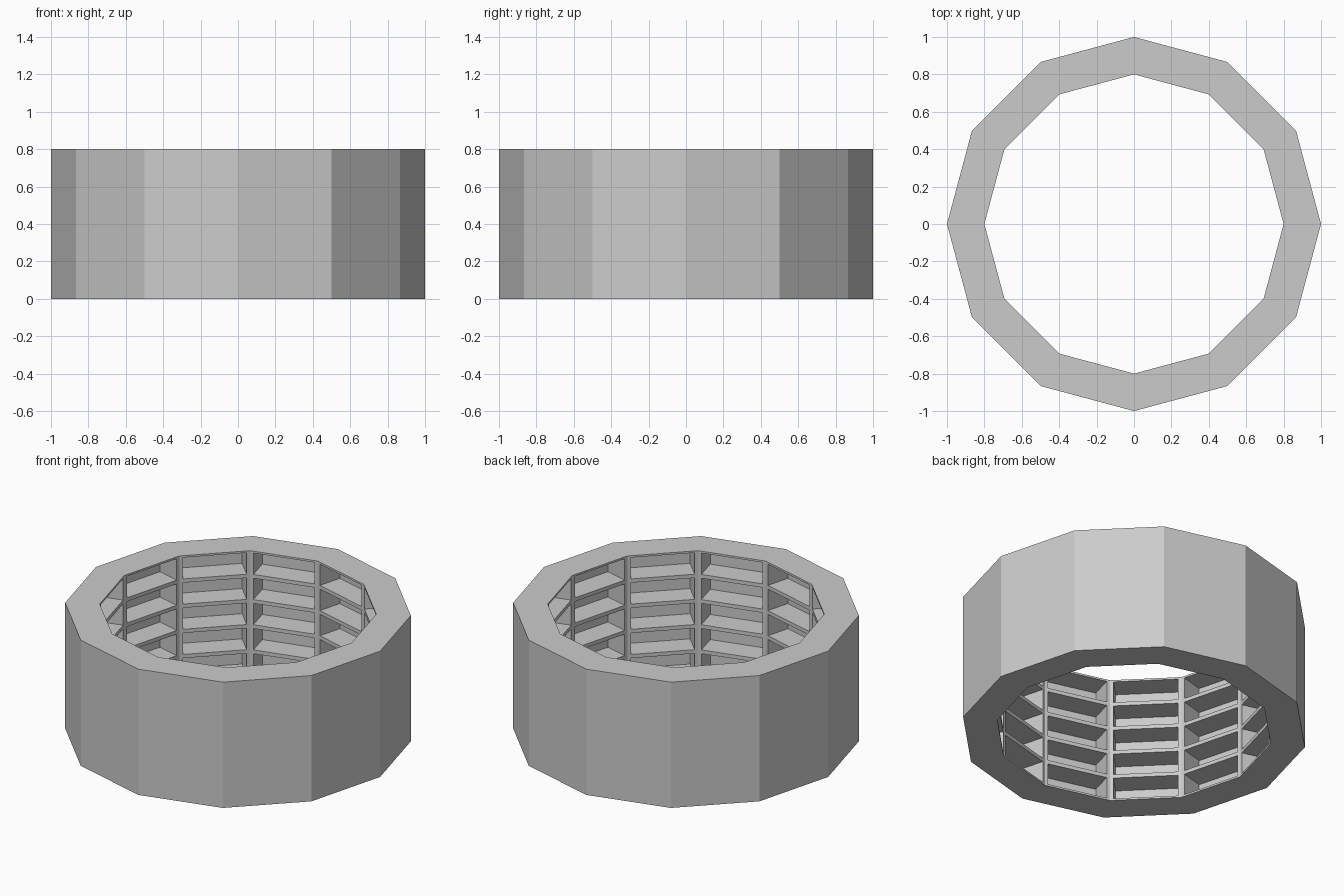
import bpy, bmesh
from math import cos, sin, radians
from mathutils import Vector

if "Cube" in bpy.data.objects:
    bpy.data.objects.remove(bpy.data.objects["Cube"])

SIDES, ROWS = 12, 5
R_OUT, R_IN, HEIGHT = 1.0, 0.8, 0.8
BAR_V, BAR_H, DEPTH = 0.02, 0.012, 0.15   # rib half widths and pocket depth

bm = bmesh.new()


def point(r, i, z):
    a = radians(360 / SIDES * i)
    return Vector((r * cos(a), r * sin(a), z))


def face(points):
    return bm.faces.new([bm.verts.new(p) for p in points])


def bridge(a, b):
    # Four quads joining two rectangular outlines
    for k in range(4):
        n = (k + 1) % 4
        face((a[k], a[n], b[n], b[k]))


for i in range(SIDES):
    # Outer wall and the flat top and bottom rims
    face((point(R_OUT, i, 0), point(R_OUT, i + 1, 0),
          point(R_OUT, i + 1, HEIGHT), point(R_OUT, i, HEIGHT)))
    for z in (0, HEIGHT):
        face((point(R_IN, i, z), point(R_OUT, i, z),
              point(R_OUT, i + 1, z), point(R_IN, i + 1, z)))

    # Inner wall: a column of recessed pockets framed by thin ribs
    outward = point(1, i + 0.5, 0)
    along = (point(R_IN, i + 1, 0) - point(R_IN, i, 0)).normalized()
    step = HEIGHT / ROWS
    for j in range(ROWS):
        z0, z1 = j * step, (j + 1) * step
        cell = [point(R_IN, i, z0), point(R_IN, i + 1, z0),
                point(R_IN, i + 1, z1), point(R_IN, i, z1)]
        signs = ((1, 1), (-1, 1), (-1, -1), (1, -1))
        opening = [p + along * BAR_V * s + Vector((0, 0, BAR_H * t))
                   for p, (s, t) in zip(cell, signs)]
        back = [p + outward * DEPTH for p in opening]
        bridge(cell, opening)
        bridge(opening, back)
        face(back)

bmesh.ops.remove_doubles(bm, verts=bm.verts, dist=0.0001)
bmesh.ops.recalc_face_normals(bm, faces=bm.faces)
mesh = bpy.data.meshes.new("pocketed_ring")
bm.to_mesh(mesh)
bm.free()
ring = bpy.data.objects.new("pocketed_ring", mesh)
bpy.context.collection.objects.link(ring)
